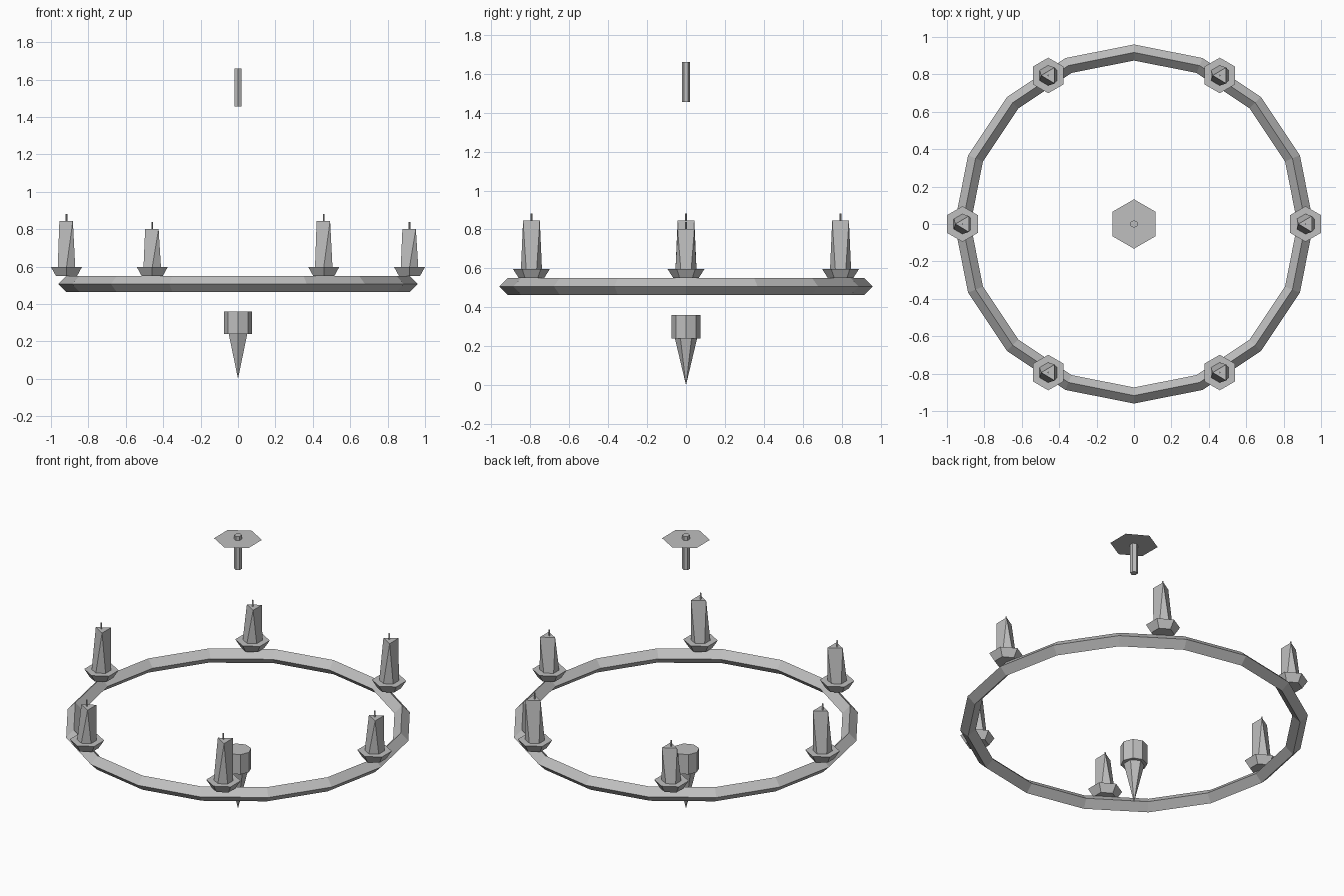
import bpy, math

if "Cube" in bpy.data.objects:
    bpy.data.objects.remove(bpy.data.objects["Cube"])

grey = bpy.data.materials.new("plain grey")
grey.diffuse_color = (0.52, 0.52, 0.52, 1)
grey.use_nodes = True
grey.node_tree.nodes["Principled BSDF"].inputs["Base Color"].default_value = grey.diffuse_color


def make(name, verts, faces):
    mesh = bpy.data.meshes.new(name)
    mesh.from_pydata(verts, [], faces)
    mesh.materials.append(grey)
    obj = bpy.data.objects.new(name, mesh)
    bpy.context.collection.objects.link(obj)
    return obj


def polygon(x, y, z, r, n, turn):
    return [(x + r * math.cos(turn + math.tau * i / n),
             y + r * math.sin(turn + math.tau * i / n), z) for i in range(n)]


def prism(name, x, y, z0, r0, z1, r1, n=6, turn=math.pi / 6):
    """Closed tapered prism standing upright."""
    verts = polygon(x, y, z0, r0, n, turn) + polygon(x, y, z1, r1, n, turn)
    faces = [(i, (i + 1) % n, n + (i + 1) % n, n + i) for i in range(n)]
    faces += [tuple(reversed(range(n))), tuple(range(n, 2 * n))]
    return make(name, verts, faces)


def candle(name, x, y, z0, z1):
    """Hexagonal foot narrowing to a triangular top."""
    verts = polygon(x, y, z0, 0.054, 6, math.pi / 6)
    verts += [(x + 0.034, y + 0.043, z1), (x - 0.038, y, z1), (x + 0.034, y - 0.043, z1)]
    faces = [(0, 1, 6), (2, 3, 7), (4, 5, 8),
             (1, 2, 7, 6), (3, 4, 8, 7), (5, 0, 6, 8),
             (6, 7, 8), (5, 4, 3, 2, 1, 0)]
    return make(name, verts, faces)


# Ring with a diamond cross-section
R = 0.917
bpy.ops.mesh.primitive_torus_add(major_segments=16, minor_segments=4, major_radius=R,
                                 minor_radius=0.043, location=(0, 0, 0.507))
ring = bpy.context.object
ring.name = "ring"
ring.data.materials.append(grey)
for p in ring.data.polygons:
    p.use_smooth = False

# Six cups with candles, alternating short and tall
for k in range(6):
    a = math.tau * k / 6
    x, y = R * math.cos(a), R * math.sin(a)
    top = 0.845 if k % 2 else 0.802
    prism(f"cup_{k + 1}", x, y, 0.55, 0.065, 0.597, 0.095)
    candle(f"candle_{k + 1}", x, y, 0.597, top)
    prism(f"wick_{k + 1}", x, y, top, 0.005, top + 0.037, 0.005, 4, 0)

# Hanging pendant under the centre
prism("pendant_body", 0, 0, 0.24, 0.074, 0.36, 0.074, 8, 0)
n = 6
make("pendant_point", polygon(0, 0, 0.24, 0.057, n, math.pi / 6) + [(0, 0, 0)],
     [((i + 1) % n, i, n) for i in range(n)] + [tuple(range(n))])

# Ceiling rod and thin plate
prism("rod", 0, 0, 1.455, 0.021, 1.66, 0.021)
make("ceiling_plate", polygon(0, 0, 1.635, 0.132, 6, math.pi / 6), [tuple(range(6))])
